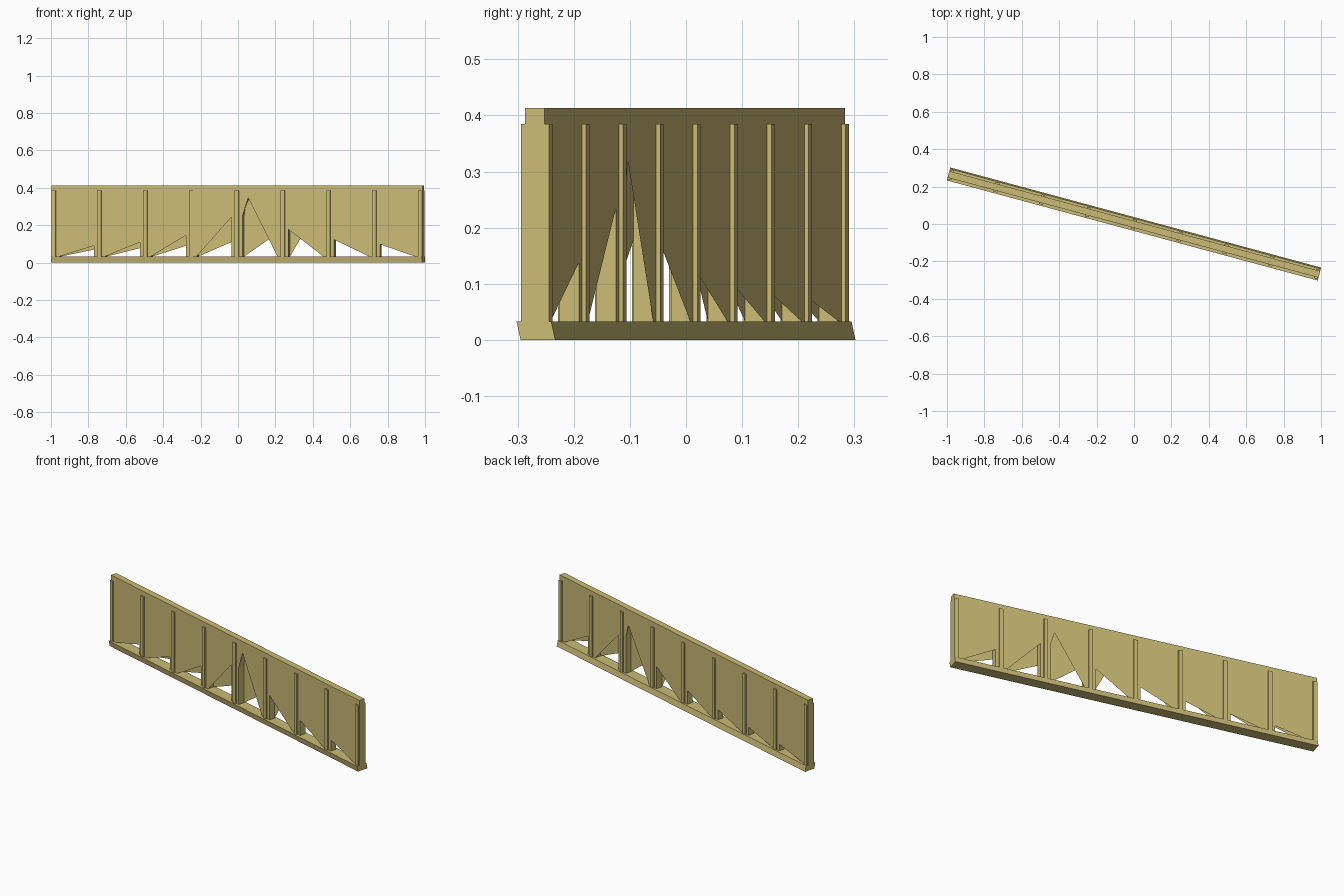
import bpy, bmesh, math

if "Cube" in bpy.data.objects:
    bpy.data.objects.remove(bpy.data.objects["Cube"])

ANGLE = math.radians(-15.1)
HALF, PITCH, GAP = 1.027, 0.2537, 0.03     # half length, bay spacing, jamb offset
Z0, TOP, SPRING, RISE = 0.033, 0.413, 0.25, 0.13
T, MID = 0.018, -0.002                     # wall half thickness and centre line

mat = bpy.data.materials.new("sandstone")
mat.diffuse_color = (0.6, 0.5, 0.18, 1)
mat.use_nodes = True
mat.node_tree.nodes["Principled BSDF"].inputs["Base Color"].default_value = mat.diffuse_color


def make(name, faces, fix=True):
    bm = bmesh.new()
    for f in faces:
        bm.faces.new([bm.verts.new(p) for p in f])
    bmesh.ops.remove_doubles(bm, verts=bm.verts, dist=1e-5)
    if fix:
        bmesh.ops.recalc_face_normals(bm, faces=bm.faces)
    bmesh.ops.triangulate(bm, faces=[f for f in bm.faces if len(f.verts) > 4],
                          ngon_method='EAR_CLIP')
    me = bpy.data.meshes.new(name)
    bm.to_mesh(me)
    bm.free()
    me.materials.append(mat)
    ob = bpy.data.objects.new(name, me)
    ob.rotation_euler.z = ANGLE
    bpy.context.collection.objects.link(ob)
    return ob


def prism(name, s0, s1, z0, z1, half, c0, c1):
    # box whose centre line may lean from c0 (bottom) to c1 (top)
    a = [(s0, c0 - half, z0), (s1, c0 - half, z0), (s1, c0 + half, z0), (s0, c0 + half, z0)]
    b = [(s0, c1 - half, z1), (s1, c1 - half, z1), (s1, c1 + half, z1), (s0, c1 + half, z1)]
    sides = [[a[i], a[(i + 1) % 4], b[(i + 1) % 4], b[i]] for i in range(4)]
    return make(name, [a[::-1], b] + sides)


bays = [((k - 4) * PITCH + GAP, (k - 3) * PITCH - GAP) for k in range(8)]


def skin(y, ps, pz):
    # wall face whose openings are cut by rays meeting at the point (ps, pz)
    pts = [(-HALF, TOP), (-HALF, Z0)]
    for a, b in bays:
        pts.append((a, Z0))
        if b < ps:
            pts.append((b, Z0 + (pz - Z0) * (b - a) / (ps - a)))
        elif a > ps:
            pts.append((a, Z0 + (pz - Z0) * (b - a) / (b - ps)))
        elif ps - a < b - ps:
            pts += [(a, SPRING), (ps, pz)]
        else:
            pts += [(ps, pz), (b, SPRING)]
        pts.append((b, Z0))
    pts += [(HALF, Z0), (HALF, TOP)]
    return [(s, y, z) for s, z in pts]


# Sloping footing
prism("footing", -HALF, HALF, 0, Z0, 0.032, 0.0037, -0.0037)

# Hollow wall: two skins, top and ends
yf, yb = MID - T, MID + T
faces = [skin(yf, 0.062, 0.345), skin(yb, 0.457, 0.32)[::-1],
         [(-HALF, yf, TOP), (HALF, yf, TOP), (HALF, yb, TOP), (-HALF, yb, TOP)],
         [(HALF, yf, Z0), (HALF, yb, Z0), (HALF, yb, TOP), (HALF, yf, TOP)],
         [(-HALF, yb, Z0), (-HALF, yf, Z0), (-HALF, yf, TOP), (-HALF, yb, TOP)]]
make("wall", faces, fix=False)

# Arched linings inside the wall
lining = []
for a, b in bays:
    c, r = (a + b) / 2, (b - a) / 2
    arc = [(c - r * math.cos(math.pi * i / 10), SPRING + RISE * math.sin(math.pi * i / 10))
           for i in range(11)]
    path = [(a, Z0)] + arc + [(b, Z0)]
    for (s, z), (u, w) in zip(path, path[1:]):
        lining.append([(s, yf, z), (s, yb, z), (u, yb, w), (u, yf, w)])
make("arch_linings", lining, fix=False)

# Pilasters projecting on both sides
for k in range(9):
    s = (k - 4) * PITCH
    prism(f"pilaster_{k + 1}", s - 0.011, s + 0.011, Z0, 0.385, 0.026, MID, MID)
